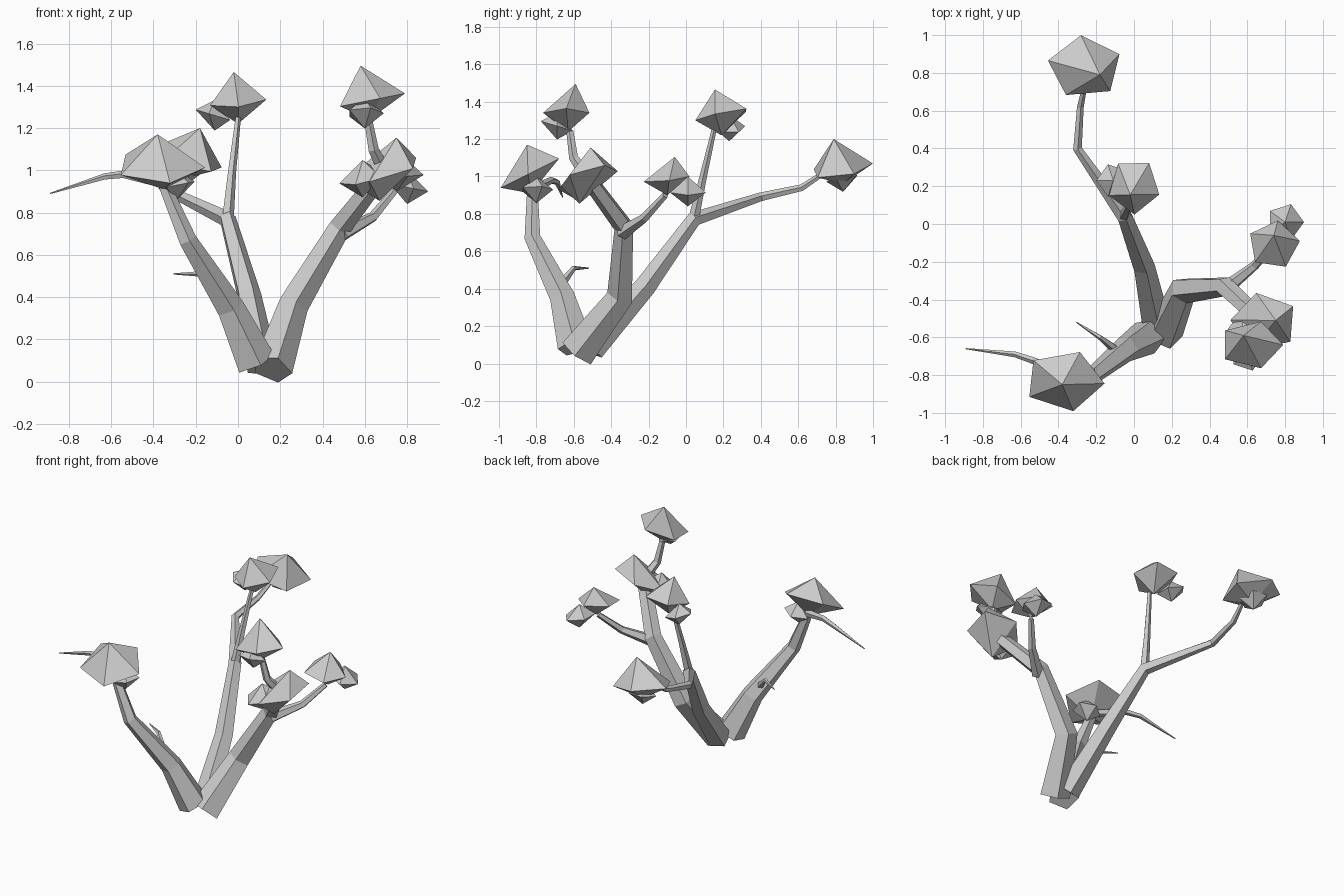
import bpy, bmesh, math
from mathutils import Vector

cube = bpy.data.objects.get("Cube")
if cube:
    bpy.data.objects.remove(cube, do_unlink=True)

material = bpy.data.materials.new("plain grey")
material.use_nodes = True
GREY = (0.6, 0.6, 0.6, 1)
material.diffuse_color = GREY
material.node_tree.nodes["Principled BSDF"].inputs["Base Color"].default_value = GREY


def finish(name, bm):
    bmesh.ops.recalc_face_normals(bm, faces=bm.faces)
    mesh = bpy.data.meshes.new(name)
    bm.to_mesh(mesh)
    bm.free()
    mesh.materials.append(material)
    obj = bpy.data.objects.new(name, mesh)
    bpy.context.collection.objects.link(obj)
    return obj


def branch(name, path, radii, sides=5):
    """Faceted, tapering tube that follows a path."""
    points = [Vector(p) for p in path]
    bm = bmesh.new()
    rings = []
    across = Vector((1, 0, 0))
    for i, point in enumerate(points):
        ahead = points[min(i + 1, len(points) - 1)] - point
        behind = point - points[max(i - 1, 0)]
        along = (ahead.normalized() + behind.normalized()).normalized()
        across = (across - along * across.dot(along)).normalized()
        other = along.cross(across)
        ring = []
        for k in range(sides):
            a = math.tau * k / sides
            offset = (across * math.cos(a) + other * math.sin(a)) * radii[i]
            ring.append(bm.verts.new(point + offset))
        rings.append(ring)
    for low, high in zip(rings, rings[1:]):
        for k in range(sides):
            n = (k + 1) % sides
            bm.faces.new((low[k], low[n], high[n], high[k]))
    bm.faces.new(rings[0])
    bm.faces.new(rings[-1])
    return finish(name, bm)


def foliage(name, centre, apex, base, size, turn=0, slope=(0, 0)):
    """Faceted clump: a tilted five-point rim between an apex and a base point."""
    bm = bmesh.new()
    centre = Vector(centre)
    top, bottom = bm.verts.new(apex), bm.verts.new(base)
    rim = []
    for k in range(5):
        a = math.radians(turn) + math.tau * k / 5
        x, y = size[0] * math.cos(a), size[1] * math.sin(a)
        rim.append(bm.verts.new(centre + Vector((x, y, x * slope[0] + y * slope[1]))))
    for k in range(5):
        n = (k + 1) % 5
        bm.faces.new((rim[k], rim[n], top))
        bm.faces.new((rim[n], rim[k], bottom))
    return finish(name, bm)


def tuft(name, centre, radius, turn, slope):
    """Small clump tucked under a large one."""
    c = Vector(centre)
    up = Vector((0, 0, radius * 0.8))
    return foliage(name, c, c + up, c - up, (radius, radius), turn, slope)


# Three main trunks
branch("front_trunk",
       [(0.08, -0.59, 0.09), (-0.04, -0.66, 0.35), (-0.24, -0.82, 0.67), (-0.35, -0.82, 0.93)],
       [0.10, 0.07, 0.045, 0.03])
branch("left_trunk",
       [(0.16, -0.58, 0.06), (0.26, -0.35, 0.36), (0.48, -0.33, 0.73), (0.66, -0.50, 0.96)],
       [0.10, 0.075, 0.055, 0.045])
branch("back_trunk",
       [(0.11, -0.51, 0.08), (0.05, -0.22, 0.41), (-0.05, 0.04, 0.77), (-0.30, 0.40, 0.89),
        (-0.285, 0.62, 0.94), (-0.26, 0.74, 1.02)],
       [0.08, 0.06, 0.042, 0.025, 0.019, 0.014])

# Side branches
branch("left_side_branch",
       [(0.49, -0.34, 0.70), (0.64, -0.22, 0.78), (0.74, -0.11, 0.90)], [0.04, 0.025, 0.018])
branch("left_upper_branch",
       [(0.70, -0.52, 0.98), (0.64, -0.60, 1.10), (0.615, -0.62, 1.24)], [0.035, 0.026, 0.02])
branch("back_upper_branch",
       [(-0.05, 0.04, 0.77), (-0.03, 0.09, 0.99), (0, 0.15, 1.25)], [0.03, 0.021, 0.014])

# Bare twigs
branch("long_twig",
       [(-0.36, -0.80, 0.94), (-0.54, -0.72, 0.98), (-0.63, -0.69, 0.97), (-0.89, -0.66, 0.89)],
       [0.025, 0.019, 0.016, 0.003])
branch("short_twig",
       [(-0.09, -0.67, 0.42), (-0.18, -0.60, 0.51), (-0.305, -0.52, 0.51)],
       [0.025, 0.014, 0.003])

# Large foliage clumps
foliage("front_foliage", (-0.37, -0.83, 1.02), (-0.38, -0.85, 1.17), (-0.35, -0.83, 0.91),
        (0.215, 0.165), -5, (0, 0.5))
foliage("back_foliage", (-0.26, 0.83, 1.04), (-0.18, 0.79, 1.20), (-0.26, 0.84, 0.96),
        (0.20, 0.17), 24, (-0.2, 0.15))
foliage("back_upper_foliage", (0, 0.20, 1.33), (-0.02, 0.155, 1.465), (0, 0.19, 1.22),
        (0.14, 0.15), 55, (0.1, 0.2))
foliage("left_upper_foliage", (0.62, -0.64, 1.33), (0.58, -0.59, 1.495), (0.62, -0.63, 1.24),
        (0.17, 0.13), 0, (0.2, 0))
foliage("left_foliage", (0.69, -0.52, 1.0), (0.75, -0.51, 1.155), (0.67, -0.57, 0.855),
        (0.18, 0.16), 32, (0.25, 0.25))
foliage("left_side_foliage", (0.74, -0.11, 0.99), (0.74, -0.06, 1.105), (0.75, -0.10, 0.90),
        (0.14, 0.13), 225, (-0.1, 0.1))

# Small tufts beneath the clumps
for name, centre, radius, turn, slope in (
        ("front_tuft", (-0.29, -0.80, 0.93), 0.09, 20, (0.2, 0)),
        ("back_tuft", (-0.26, 0.84, 0.99), 0.09, 50, (0, 0.2)),
        ("back_upper_tuft", (-0.11, 0.23, 1.26), 0.09, 36, (-0.3, 0)),
        ("left_upper_tuft", (0.60, -0.69, 1.27), 0.09, 0, (0, -0.3)),
        ("left_tuft", (0.59, -0.58, 0.96), 0.11, 36, (0.2, 0.2)),
        ("left_side_tuft", (0.80, 0.01, 0.92), 0.10, 72, (-0.2, 0))):
    tuft(name, centre, radius, turn, slope)
